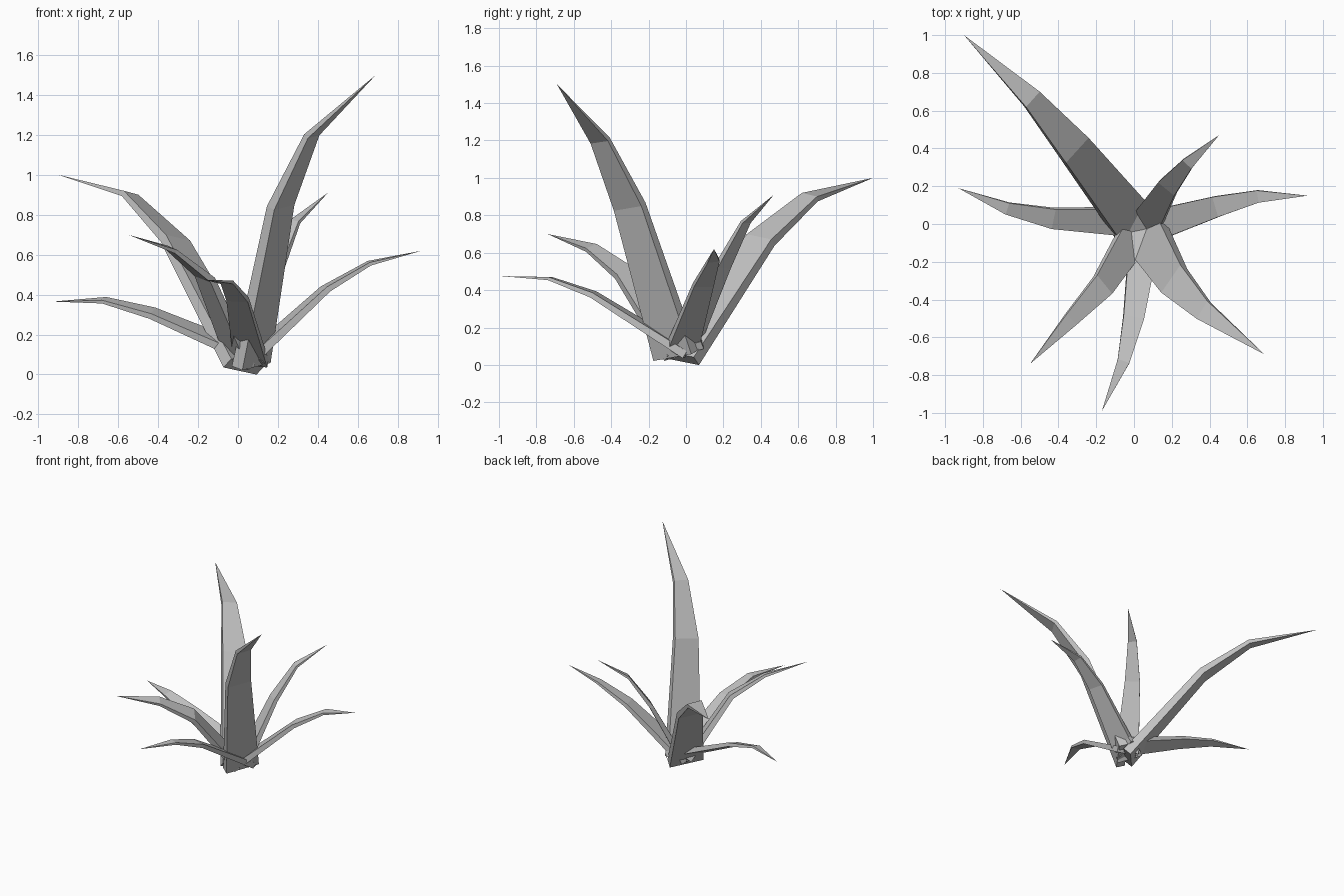
import bpy
import bmesh
from mathutils import Vector

cube = bpy.data.objects.get("Cube")
if cube:
    bpy.data.objects.remove(cube, do_unlink=True)

# One flat grey for the whole plant
grey = bpy.data.materials.new("leaf_grey")
grey.use_nodes = True
colour = (0.55, 0.55, 0.55, 1)
grey.diffuse_color = colour
grey.node_tree.nodes["Principled BSDF"].inputs["Base Color"].default_value = colour

THICKNESS = 0.26   # blade thickness as a share of its width


def make_leaf(name, side, widths, *path):
    """Tapered slab blade: path runs along the top face, ending in a point."""
    path = [Vector(p) for p in path]
    side = Vector(side)
    bm = bmesh.new()
    rings = []
    for i, width in enumerate(widths):
        tangent = (path[i + 1] - path[max(i - 1, 0)]).normalized()
        across = (side - tangent * side.dot(tangent)).normalized()
        normal = across.cross(tangent)
        if normal.z < 0:
            normal.negate()
        half = across * width / 2
        down = -normal * width * THICKNESS
        corners = (-half, half, half + down, down - half)
        rings.append([bm.verts.new(path[i] + c) for c in corners])
    bm.faces.new(rings[0])
    # Long faces between the cross-sections
    for lower, upper in zip(rings, rings[1:]):
        for k in range(4):
            j = (k + 1) % 4
            bm.faces.new((lower[k], lower[j], upper[j], upper[k]))
    # Pointed tip
    tip = bm.verts.new(path[-1])
    for k in range(4):
        bm.faces.new((rings[-1][k], rings[-1][(k + 1) % 4], tip))
    bmesh.ops.recalc_face_normals(bm, faces=bm.faces)
    mesh = bpy.data.meshes.new(name)
    bm.to_mesh(mesh)
    bm.free()
    mesh.materials.append(grey)
    bpy.context.collection.objects.link(bpy.data.objects.new(name, mesh))


large = (0.25, 0.18, 0.11)
medium = (0.18, 0.13, 0.08)
small = (0.17, 0.11, 0.065)

# Two tall leaves
make_leaf("tall_front_leaf", (0.11, 0.15, 0.04), large,
          (0.04, -0.04, 0.06), (0.195, -0.29, 0.855), (0.36, -0.455, 1.21), (0.69, -0.69, 1.5))
make_leaf("long_back_leaf", (0.7, 0.7, -0.2), large,
          (0.05, -0.05, 0.06), (-0.3, 0.39, 0.685), (-0.535, 0.66, 0.91), (-0.9, 1.0, 1.0))

# Two medium leaves
make_leaf("back_left_leaf", (0.75, -0.65, 0), small,
          (0.04, -0.03, 0.07), (0.17, 0.185, 0.53), (0.28, 0.315, 0.77), (0.45, 0.47, 0.91))
make_leaf("front_right_leaf", (0.09, -0.1, -0.04), medium,
          (0.03, -0.03, 0.07), (-0.155, -0.32, 0.5), (-0.33, -0.505, 0.635), (-0.55, -0.74, 0.7))

# Three low, spreading leaves
make_leaf("left_leaf", (-0.15, 1, 0.12), small,
          (0.07, -0.02, 0.12), (0.43, 0.09, 0.44), (0.655, 0.145, 0.565), (0.92, 0.15, 0.62))
make_leaf("front_leaf", (0.12, -0.04, 0), small,
          (0.07, 0.02, 0.08), (0.0, -0.49, 0.39), (-0.055, -0.725, 0.47), (-0.17, -0.99, 0.475))
make_leaf("right_leaf", (0.03, 0.11, 0.03), small,
          (0.11, 0.0, 0.1), (-0.425, 0.025, 0.32), (-0.67, 0.08, 0.38), (-0.93, 0.19, 0.365))
